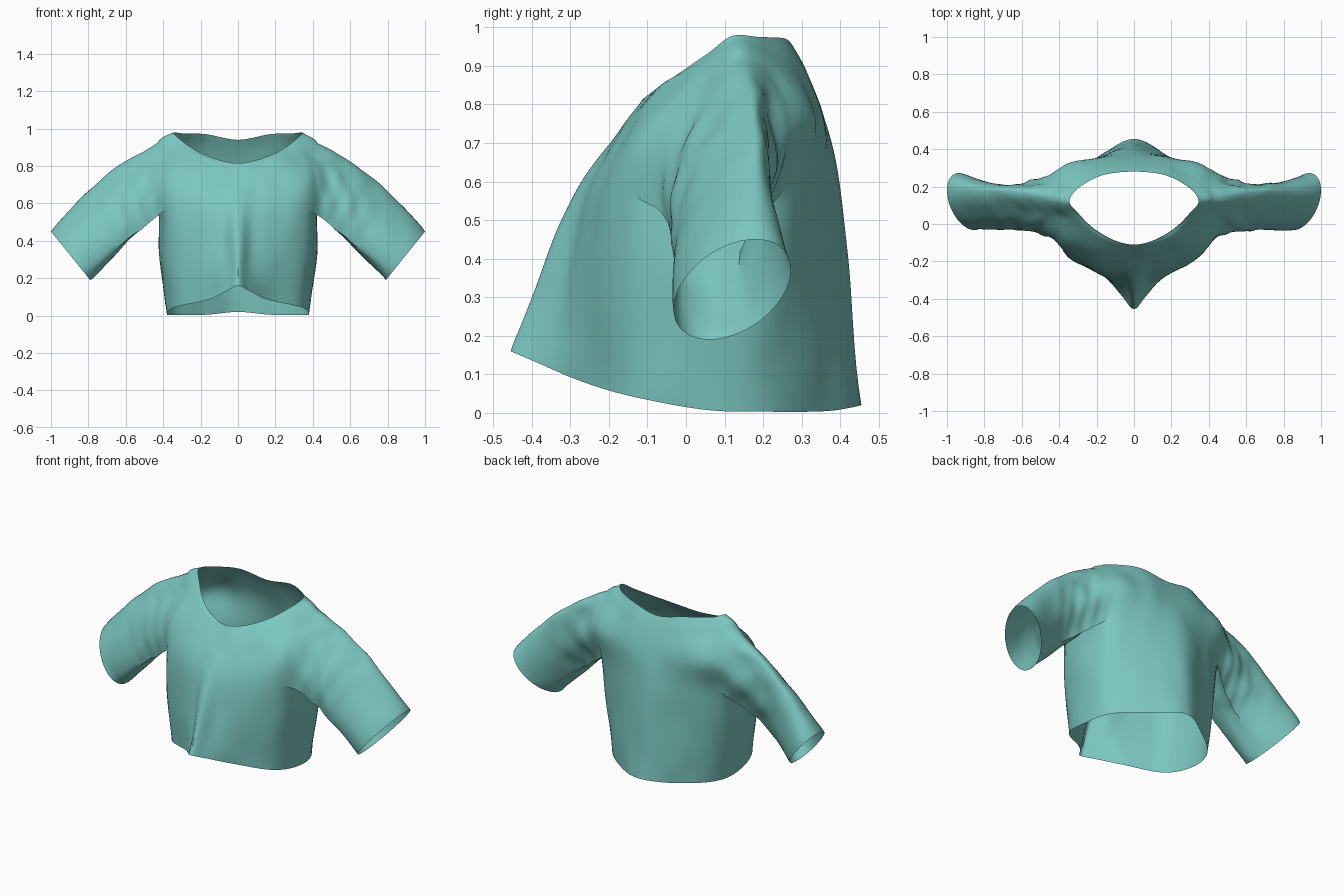
import bpy
import bmesh
import math
from mathutils import Vector, noise

default = bpy.data.objects.get("Cube")
if default:
    bpy.data.objects.remove(default, do_unlink=True)

STEPS = 6           # subdivisions between control stations
SLEEVE_ROWS = 26

# Half rings of the torso, front centre -> side -> back centre
HEM = [(0, -.455, .16), (.065, -.385, .13), (.16, -.28, .085), (.34, -.15, .045),
       (.38, .05, .008), (.34, .22, .003), (.17, .37, .005), (0, .455, .02)]
WAIST = [(0, -.39, .33), (.065, -.32, .33), (.17, -.275, .32), (.37, -.15, .32),
         (.42, .07, .32), (.37, .24, .32), (.18, .36, .32), (0, .425, .32)]
ARMPIT = [(0, -.29, .57), (.08, -.26, .57), (.2, -.235, .57), (.38, -.14, .57),
          (.425, .09, .56), (.39, .25, .57), (.2, .35, .57), (0, .4, .57)]
CHEST = [(0, -.175, .72), (.1, -.165, .73), (.22, -.15, .74), (.39, -.085, .74),
         (.48, .1, .74), (.4, .3, .76), (.2, .35, .75), (0, .37, .74)]
SHOULDER = [(0, -.125, .79), (.11, -.11, .81), (.22, -.06, .85), (.34, .03, .89),
            (.43, .13, .92), (.36, .22, .905), (.19, .3, .89), (0, .315, .87)]
NECK = [(0, -.11, .815), (.11, -.085, .835), (.22, -.02, .88), (.3, .06, .935),
        (.345, .12, .978), (.3, .19, .975), (.17, .26, .97), (0, .28, .94)]


def spline(points, before, after):
    """Catmull-Rom curve through the points, with given end neighbours."""
    pts = [before] + points + [after]
    out = []
    for i in range(1, len(pts) - 2):
        a, b, c, d = pts[i - 1:i + 3]
        for s in range(STEPS):
            t = s / STEPS
            out.append(b + (c - a) * t / 2
                       + (2 * a - 5 * b + 4 * c - d) * t * t / 2
                       + (3 * b - a - 3 * c + d) * t ** 3 / 2)
    return out + [points[-1]]


def flip(v):
    return Vector((-v.x, v.y, v.z))


def torso_grid():
    rings = []
    for ring in (HEM, WAIST, ARMPIT, CHEST, SHOULDER, NECK):
        p = [Vector(v) for v in ring]
        rings.append(spline(p, flip(p[1]), flip(p[-2])))
    columns = []
    for col in zip(*rings):
        c = list(col)
        columns.append(spline(c, 2 * c[0] - c[1], 2 * c[-1] - c[-2]))
    return columns


def sleeve_point(start, angle, t):
    """Point between the armhole and the open cuff, with gathered folds."""
    co, si = math.cos(angle), math.sin(angle)
    cuff = Vector((.895, .12, .32)) + Vector((.105, .06, .13)) * co + Vector((0, .14, 0)) * si
    p = start.lerp(cuff, t)
    # The front narrows quickly past the armhole, the back more slowly
    p.y = start.y + (cuff.y - start.y) * (1 - (1 - t) ** (4 - 2 * si))
    mid = math.sin(math.pi * t)
    p.y -= .065 * mid * max(si, 0)
    p += Vector((.02, 0, .04)) * mid * max(co, 0)
    # Gathers fade out toward the cuff
    gather = mid * (1 - t) ** 2
    crease = math.sin(24 * t + 5 * angle) * .6 + math.sin(40 * t - 3 * angle) * .4
    p += Vector((.2, si, co)) * gather * crease * .022 * abs(si)
    return p


def add_half(bm, columns, side):
    def vert(p):
        return bm.verts.new((p.x * side, p.y, p.z))

    grid = [[vert(p) for p in col] for col in columns]
    c0, c1 = 3 * STEPS, 5 * STEPS
    r0, r1 = 2 * STEPS, 4 * STEPS
    # Torso panels, leaving the armhole open
    for c in range(len(grid) - 1):
        for r in range(len(grid[0]) - 1):
            if not (c0 <= c < c1 and r0 <= r < r1):
                bm.faces.new((grid[c][r], grid[c + 1][r], grid[c + 1][r + 1], grid[c][r + 1]))
    # Armhole loop: top centre, down the back, underarm, up the front
    mid = (c0 + c1) // 2
    loop = [(c, r1) for c in range(mid, c1)]
    loop += [(c1, r) for r in range(r1, r0, -1)]
    loop += [(c, r0) for c in range(c1, c0, -1)]
    loop += [(c0, r) for r in range(r0, r1)]
    loop += [(c, r1) for c in range(c0, mid)]
    n = len(loop)
    previous = [grid[c][r] for c, r in loop]
    for row in range(1, SLEEVE_ROWS + 1):
        t = row / SLEEVE_ROWS
        current = [vert(sleeve_point(columns[c][r], math.tau * k / n, t))
                   for k, (c, r) in enumerate(loop)]
        for k in range(n):
            j = (k + 1) % n
            bm.faces.new((previous[k], previous[j], current[j], current[k]))
        previous = current


# Shirt: one open cloth surface
bm = bmesh.new()
columns = torso_grid()
for side in (1, -1):
    add_half(bm, columns, side)
bmesh.ops.remove_doubles(bm, verts=bm.verts, dist=.0005)
bmesh.ops.recalc_face_normals(bm, faces=bm.faces)
bm.normal_update()

# Soft irregular cloth folds, kept away from the open edges
shifts = []
for v in bm.verts:
    if not v.is_boundary:
        fold = noise.noise(Vector((v.co.x * 9, v.co.y * 9, v.co.z * 4)))
        shifts.append((v, v.normal * fold * .008))
for v, shift in shifts:
    v.co += shift

mesh = bpy.data.meshes.new("shirt")
bm.to_mesh(mesh)
bm.free()
shirt = bpy.data.objects.new("shirt", mesh)
bpy.context.collection.objects.link(shirt)

# Teal cloth
cloth = bpy.data.materials.new("teal_cloth")
cloth.use_nodes = True
teal = (.2, .57, .53, 1)
cloth.diffuse_color = teal
cloth.node_tree.nodes["Principled BSDF"].inputs["Base Color"].default_value = teal
mesh.materials.append(cloth)

bpy.ops.object.select_all(action="DESELECT")
shirt.select_set(True)
bpy.context.view_layer.objects.active = shirt
bpy.ops.object.shade_smooth_by_angle(angle=math.radians(40))
